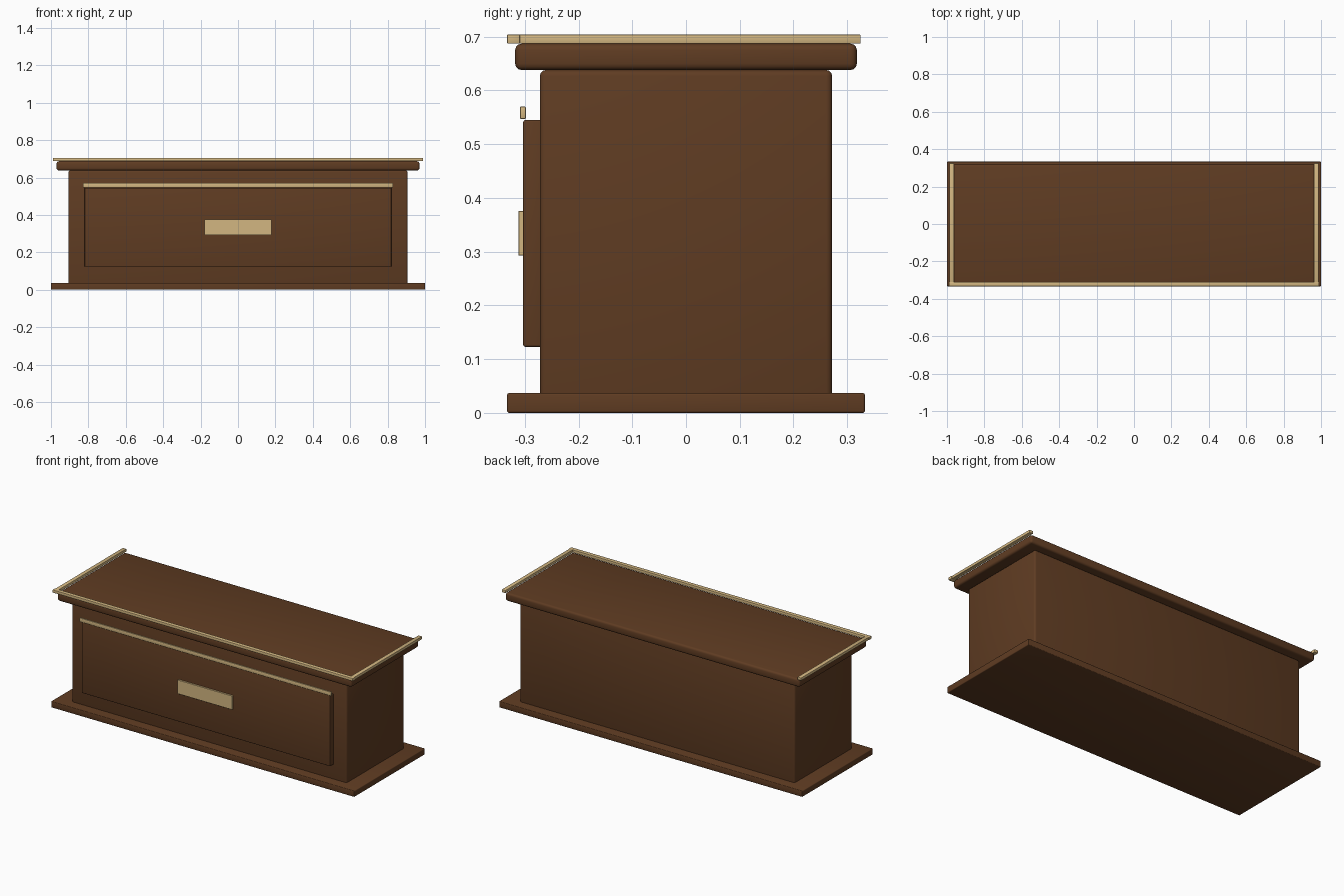
import bpy
from math import radians

default_cube = bpy.data.objects.get("Cube")
if default_cube:
    bpy.data.objects.remove(default_cube, do_unlink=True)


def material(name, rgb):
    mat = bpy.data.materials.new(name)
    mat.use_nodes = True
    color = (*rgb, 1.0)
    mat.diffuse_color = color
    mat.node_tree.nodes["Principled BSDF"].inputs["Base Color"].default_value = color
    return mat


wood = material("dark_wood", (0.115, 0.045, 0.016))
brass = material("pale_brass", (0.65, 0.47, 0.22))


def box(name, x, y, z, mat, bevel, segments=3):
    """Rounded box from (min, max) ranges on each axis."""
    ranges = (x, y, z)
    bpy.ops.mesh.primitive_cube_add(size=1, location=[(a + b) / 2 for a, b in ranges])
    obj = bpy.context.object
    obj.name = name
    obj.scale = [b - a for a, b in ranges]
    bpy.ops.object.transform_apply(location=False, rotation=False, scale=True)
    obj.data.materials.append(mat)
    mod = obj.modifiers.new("rounded_edges", "BEVEL")
    mod.width = bevel
    mod.segments = segments
    bpy.ops.object.modifier_apply(modifier=mod.name)
    bpy.ops.object.shade_smooth_by_angle(angle=radians(35))
    return obj


# Carcass: plinth, body and top slab
box("plinth", (-1, 1), (-0.333, 0.333), (0, 0.037), wood, 0.004)
box("body", (-0.907, 0.907), (-0.272, 0.272), (0.02, 0.638), wood, 0.011)
box("top_slab", (-0.97, 0.97), (-0.318, 0.318), (0.638, 0.687), wood, 0.012)

# Drawer front with its handle plate and the trim above it
box("drawer_front", (-0.82, 0.82), (-0.303, -0.262), (0.123, 0.545), wood, 0.004)
box("handle_plate", (-0.18, 0.18), (-0.312, -0.301), (0.293, 0.376), brass, 0.001, 1)
box("drawer_trim", (-0.83, 0.83), (-0.309, -0.298), (0.547, 0.57), brass, 0.002, 2)

# Rail around the front and both ends of the top
box("front_rail", (-0.99, 0.99), (-0.333, -0.309), (0.687, 0.704), brass, 0.002, 2)
for side, sign in (("left", 1), ("right", -1)):
    ends = sorted((sign * 0.963, sign * 0.987))
    box(side + "_rail", ends, (-0.325, 0.325), (0.687, 0.704), brass, 0.002, 2)
